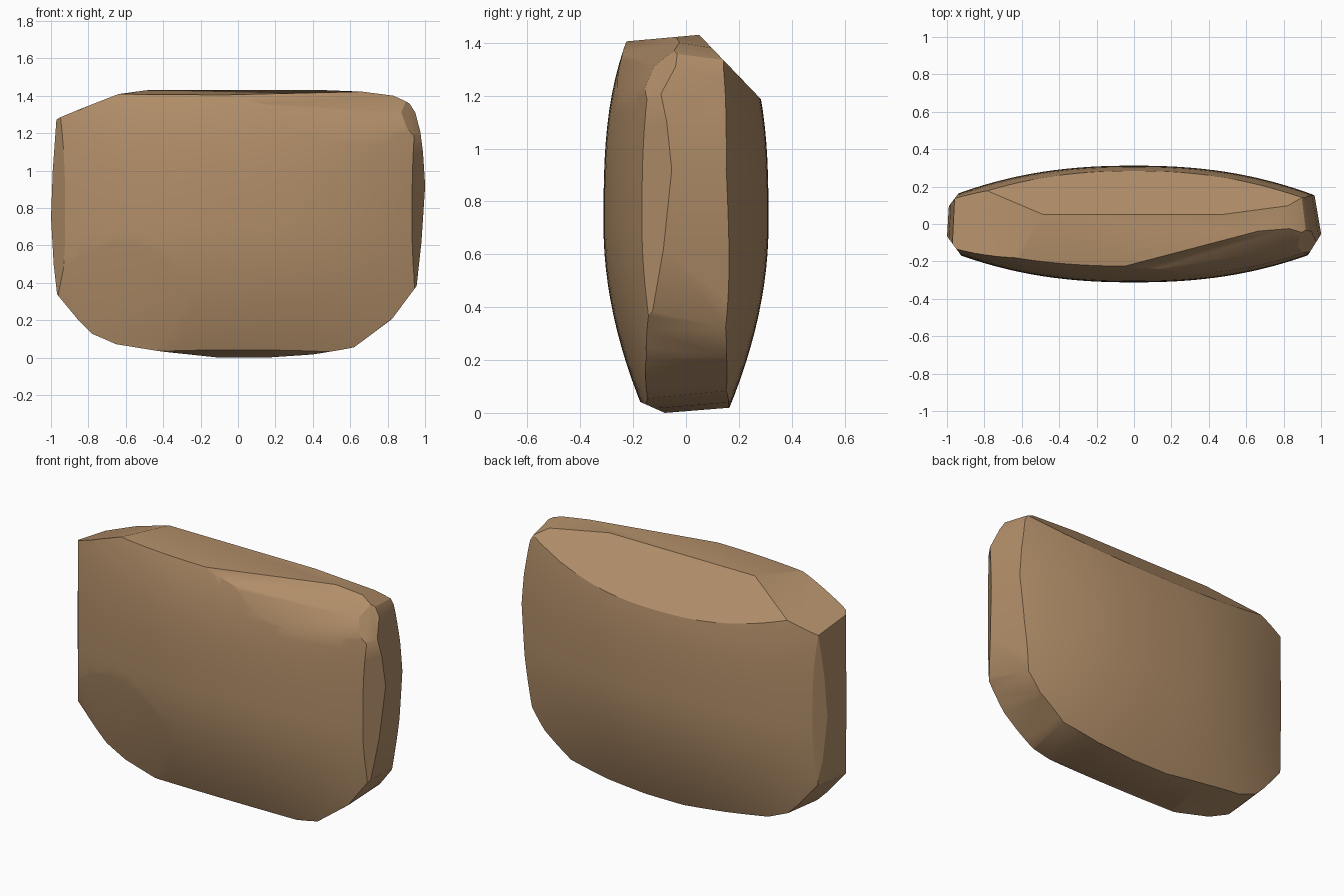
import bpy, bmesh
from mathutils import Vector

if "Cube" in bpy.data.objects:
    bpy.data.objects.remove(bpy.data.objects["Cube"])

CENTRE = Vector((0, 0, 0.75))


def half_depth(x, z):
    """Pillow-like thickness of the stone at a point of its front outline."""
    across = 1 - 0.55 * abs(x) ** 2.3
    if z < 0.7:
        up = 1 - 0.5 * ((0.7 - z) / 0.7) ** 1.9
    else:
        up = 1 - 0.27 * ((z - 0.7) / 0.7) ** 3
    return 0.312 * across * up


def cut(bm, point, normal):
    """Slice off everything outside a plane and cap the opening."""
    point, normal = Vector(point), Vector(normal).normalized()
    if (CENTRE - point).dot(normal) > 0:
        normal = -normal
    res = bmesh.ops.bisect_plane(
        bm, geom=bm.verts[:] + bm.edges[:] + bm.faces[:], dist=1e-5,
        plane_co=point, plane_no=normal, clear_outer=True)
    edges = [e for e in res["geom_cut"] if isinstance(e, bmesh.types.BMEdge) and e.is_boundary]
    if edges:
        bmesh.ops.holes_fill(bm, edges=edges, sides=0)


def cut3(bm, a, b, c):
    """Slice along the plane through three points."""
    a, b, c = Vector(a), Vector(b), Vector(c)
    cut(bm, a, (b - a).cross(c - a))


def cut_rim(bm, outline, tilt, y):
    """Slice along each segment of a front-view outline (x, z)."""
    for (x0, z0), (x1, z1) in zip(outline, outline[1:]):
        side = Vector((z1 - z0, 0, x0 - x1)).normalized()
        p = Vector((x0, y, z0))
        if (p - CENTRE).dot(side) < 0:
            side = -side
        cut(bm, p, side + Vector((0, tilt, 0)))


# Domed front and back, joined at the border
bm = bmesh.new()
NX, NZ = 36, 26
for s in (-1, 1):
    rows = []
    for j in range(NZ + 1):
        z = -0.05 + 1.55 * j / NZ
        xs = [-1.1 + 2.2 * i / NX for i in range(NX + 1)]
        rows.append([bm.verts.new((x, s * half_depth(x, z), z)) for x in xs])
    for r, q in zip(rows, rows[1:]):
        for i in range(NX):
            bm.faces.new((r[i], r[i + 1], q[i + 1], q[i]))
bmesh.ops.bridge_loops(bm, edges=[e for e in bm.edges if e.is_boundary])
bmesh.ops.recalc_face_normals(bm, faces=bm.faces[:])

# Top, long back bevel and sloping left shoulder
cut(bm, (0, 0.05, 1.43), (0, -0.09, 1))
cut(bm, (0, 0.05, 1.43), (0, 0.25, 0.24))
cut3(bm, (-0.48, 0.06, 1.43), (-0.65, -0.15, 1.40), (-0.96, 0.0, 1.26))

# Front bevel at the top right, and the rounded front right edge
cut(bm, (0.05, -0.22, 1.39), (0.15, -0.64, 0.76))
cut(bm, (0.30, -0.27, 1.24), (0.17, -0.85, 0.42))
cut(bm, (0.95, -0.135, 0.8), (0.8, -0.5, 0.0))
cut(bm, (0.90, -0.10, 1.30), (0.6, -0.55, 0.45))

# Worn lower left of the front
cut3(bm, (-0.62, -0.25, 0.6), (-0.37, -0.175, 0.05), (-0.92, -0.125, 0.33))

# Edge facets around the right, bottom and left
cut_rim(bm, [(0.70, 1.42), (0.83, 1.405), (0.92, 1.36), (0.95, 1.31), (0.985, 1.1), (1.0, 0.92),
             (0.975, 0.62), (0.94, 0.37)], 0.17, -0.05)
cut_rim(bm, [(0.94, 0.37), (0.82, 0.21), (0.62, 0.06)], 0.03, 0)
cut_rim(bm, [(0.62, 0.06), (0.40, 0.02), (0.15, 0.0), (-0.10, 0.0), (-0.38, 0.035),
             (-0.65, 0.075), (-0.78, 0.13), (-0.85, 0.2), (-0.965, 0.34)], 0.08, -0.08)
cut_rim(bm, [(-0.965, 0.34), (-0.985, 0.5), (-1.0, 0.75), (-0.99, 1.0), (-0.97, 1.26)], 0.06, -0.07)

# Narrow bevels on the left edge and the bottom front edge
cut(bm, (-0.945, -0.14, 0.8), (-0.75, -0.55, 0))
cut(bm, (-0.945, 0.155, 0.8), (-0.78, 0.6, 0))
cut(bm, (0, -0.08, 0.0), (0, -0.4, -0.9))

bmesh.ops.remove_doubles(bm, verts=bm.verts[:], dist=0.006)
bmesh.ops.recalc_face_normals(bm, faces=bm.faces[:])

# Rest on the ground
low = min(v.co.z for v in bm.verts)
bmesh.ops.translate(bm, verts=bm.verts[:], vec=(0, 0, -low))

mesh = bpy.data.meshes.new("stone")
bm.to_mesh(mesh)
bm.free()
stone = bpy.data.objects.new("stone", mesh)
bpy.context.collection.objects.link(stone)

mat = bpy.data.materials.new("brown_stone")
mat.diffuse_color = (0.44, 0.27, 0.14, 1)
mat.use_nodes = True
mat.node_tree.nodes["Principled BSDF"].inputs["Base Color"].default_value = mat.diffuse_color
mesh.materials.append(mat)

bpy.context.view_layer.objects.active = stone
stone.select_set(True)
bpy.ops.object.shade_smooth_by_angle(angle=0.55)
